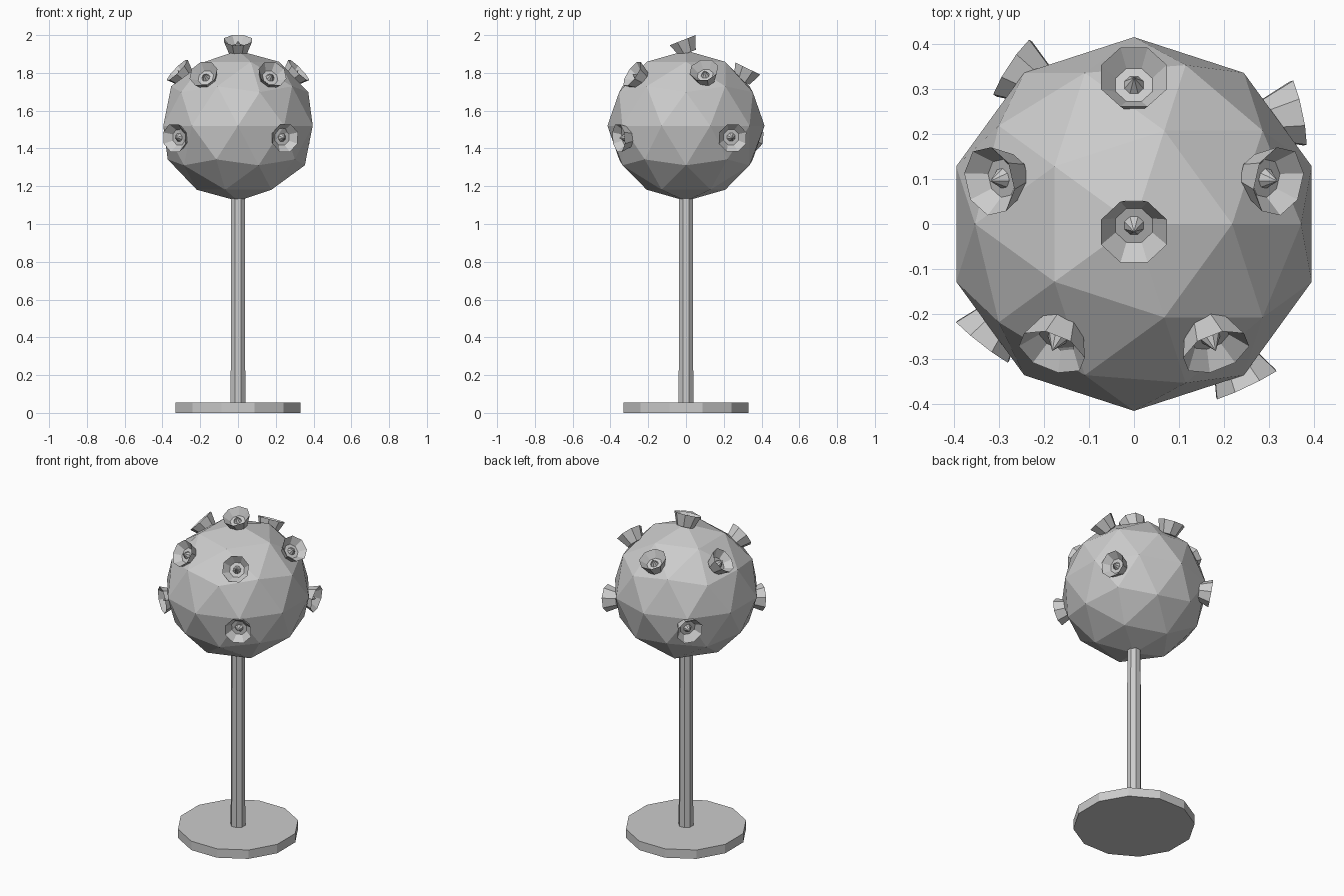
import bpy, bmesh, math
from mathutils import Vector, Matrix

cube = bpy.data.objects.get("Cube")
if cube:
    bpy.data.objects.remove(cube, do_unlink=True)

grey = bpy.data.materials.new("plain_grey")
grey.use_nodes = True
colour = (0.6, 0.6, 0.6, 1)
grey.diffuse_color = colour
grey.node_tree.nodes["Principled BSDF"].inputs["Base Color"].default_value = colour


def add_object(name, bm):
    bmesh.ops.recalc_face_normals(bm, faces=bm.faces)
    mesh = bpy.data.meshes.new(name)
    bm.to_mesh(mesh)
    bm.free()
    mesh.materials.append(grey)
    obj = bpy.data.objects.new(name, mesh)
    bpy.context.collection.objects.link(obj)
    return obj


def lathe(name, profile, sides):
    """Closed faceted solid from (radius, height) points, with a flat side facing front."""
    bm = bmesh.new()
    rings = []
    for r, z in profile:
        if r == 0:
            rings.append([bm.verts.new((0, 0, z))] * sides)
        else:
            angles = [math.tau * (i + 0.5) / sides for i in range(sides)]
            rings.append([bm.verts.new((r * math.cos(a), r * math.sin(a), z)) for a in angles])
    for low, high in zip(rings, rings[1:]):
        for i in range(sides):
            j = (i + 1) % sides
            corners = list(dict.fromkeys((low[i], low[j], high[j], high[i])))
            bm.faces.new(corners)
    for ring in (rings[0], rings[-1]):
        if ring[0] != ring[1]:
            bm.faces.new(ring)
    return add_object(name, bm)


# Stand
lathe("base_disc", [(0.342, 0), (0.342, 0.055)], 12)
lathe("post", [(0.042, 0.05), (0.039, 1.2)], 8)

# Faceted ball, slightly flattened
bm = bmesh.new()
bmesh.ops.create_icosphere(bm, subdivisions=2, radius=1)
bmesh.ops.scale(bm, vec=(0.416, 0.416, 0.398), verts=bm.verts)
bmesh.ops.translate(bm, vec=(0, 0, 1.52), verts=bm.verts)
add_object("ball", bm)

# Flared cups with a central spike; the rim centre is the local origin
cup_profile = [(0.05, -0.073), (0.079, 0), (0.044, -0.04),
               (0.023, -0.04), (0, -0.003)]
rims = {
    "top_cup": (0, -0.018, 1.973),
    "upper_back_cup": (0, 0.327, 1.823),
    "upper_left_cup": (0.322, 0.095, 1.815),
    "upper_right_cup": (-0.322, 0.095, 1.815),
    "upper_front_left_cup": (0.183, -0.285, 1.795),
    "upper_front_right_cup": (-0.183, -0.285, 1.795),
    "lower_front_left_cup": (0.25, -0.357, 1.455),
    "lower_back_left_cup": (0.366, 0.247, 1.455),
    "lower_back_right_cup": (-0.27, 0.347, 1.455),
    "lower_front_right_cup": (-0.337, -0.262, 1.455),
}
aim_point = Vector((0, 0.17, 1.5))
for name, rim in rims.items():
    cup = lathe(name, cup_profile, 8)
    axis = Vector(rim) - aim_point
    turn = axis.to_track_quat("Z", "Y").to_matrix().to_4x4()
    cup.matrix_world = Matrix.Translation(rim) @ turn
